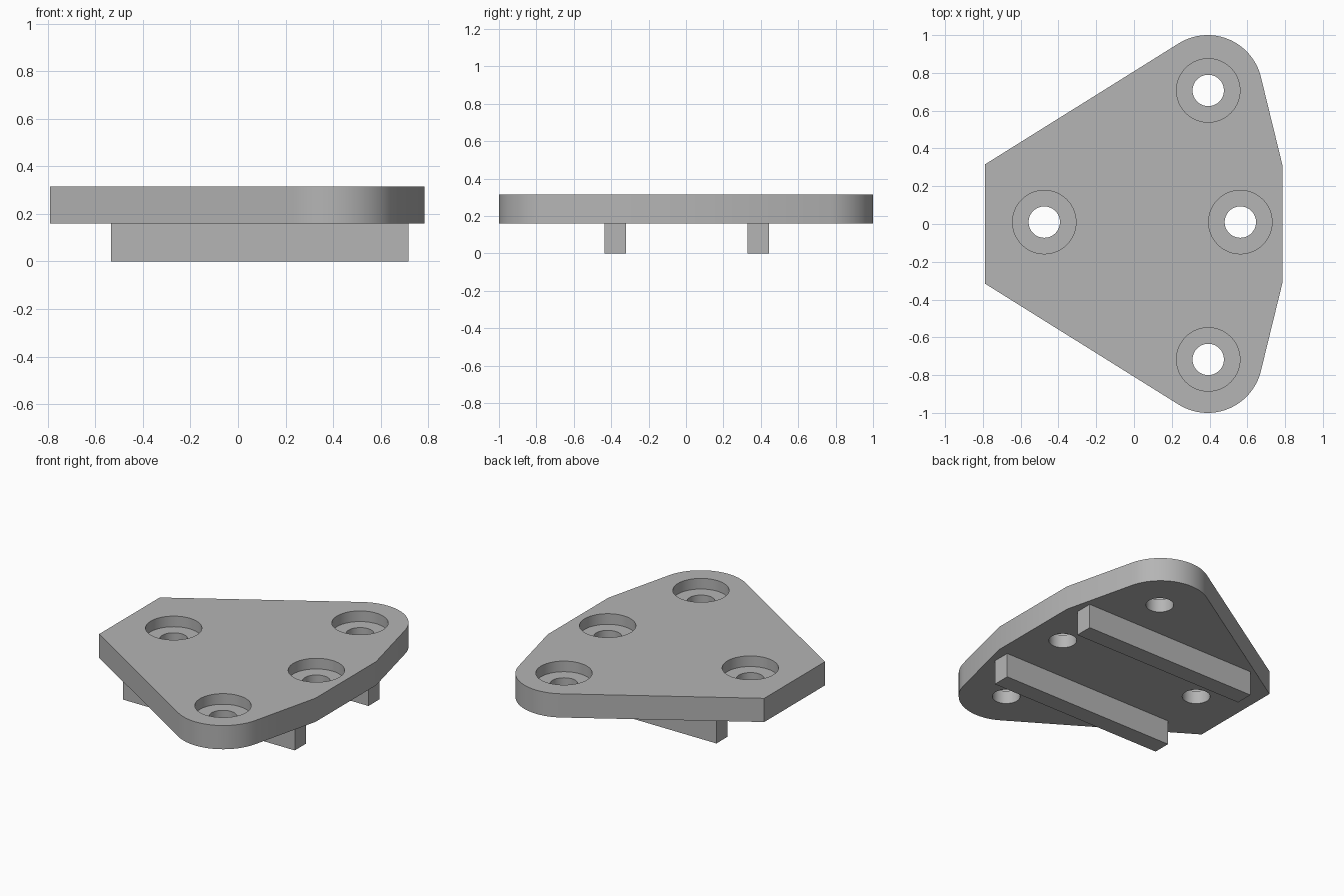
import bpy
import bmesh
from math import cos, sin, radians, pi

cube = bpy.data.objects.get("Cube")
if cube:
    bpy.data.objects.remove(cube, do_unlink=True)

grey = bpy.data.materials.new("plain grey")
grey.use_nodes = True
COLOUR = (0.46, 0.46, 0.46, 1)
grey.diffuse_color = COLOUR
grey.node_tree.nodes["Principled BSDF"].inputs["Base Color"].default_value = COLOUR

PLATE_BOTTOM, PLATE_TOP = 0.16, 0.316
SEAT = PLATE_TOP - 0.07      # floor of the counterbores


def make_object(name, bm):
    bmesh.ops.recalc_face_normals(bm, faces=bm.faces)
    mesh = bpy.data.meshes.new(name)
    bm.to_mesh(mesh)
    bm.free()
    mesh.materials.append(grey)
    obj = bpy.data.objects.new(name, mesh)
    bpy.context.collection.objects.link(obj)
    return obj


def extrude_outline(name, points, z0, z1):
    bm = bmesh.new()
    face = bm.faces.new([bm.verts.new((x, y, z0)) for x, y in points])
    top = bmesh.ops.extrude_face_region(bm, geom=[face])["geom"]
    verts = [g for g in top if isinstance(g, bmesh.types.BMVert)]
    bmesh.ops.translate(bm, verts=verts, vec=(0, 0, z1 - z0))
    return make_object(name, bm)


def stepped_cutters(name, centres, profile, segments=64):
    """Closed stepped cylinders from a (radius, height) profile."""
    bm = bmesh.new()
    for cx, cy in centres:
        rings = [[bm.verts.new((cx + r * cos(2 * pi * i / segments),
                                cy + r * sin(2 * pi * i / segments), z))
                  for i in range(segments)] for r, z in profile]
        bm.faces.new(rings[0])
        bm.faces.new(rings[-1])
        for low, high in zip(rings, rings[1:]):
            for i in range(segments):
                j = (i + 1) % segments
                bm.faces.new((low[i], low[j], high[j], high[i]))
    return make_object(name, bm)


# Plate outline: straight sides joined by a rounded lobe at each end
steps = 28
lobe = []
for i in range(steps + 1):
    a = radians(12.5 + (122 - 12.5) * i / steps)
    lobe.append((0.39 + 0.29 * cos(a), 0.71 + 0.29 * sin(a)))
half = [(0.785, 0.315)] + lobe + [(-0.79, 0.315)]
outline = half + [(x, -y) for x, y in reversed(half)]
plate = extrude_outline("mounting_plate", outline, PLATE_BOTTOM, PLATE_TOP)

# Counterbored screw holes
holes = [(0.393, 0.707), (0.393, -0.717), (-0.475, 0.01), (0.563, 0.01)]
cutter = stepped_cutters("hole_cutter", holes,
                         [(0.083, PLATE_BOTTOM - 0.1), (0.083, SEAT),
                          (0.168, SEAT), (0.168, PLATE_TOP + 0.1)])
cutter.hide_render = True
mod = plate.modifiers.new("screw holes", "BOOLEAN")
mod.operation = "DIFFERENCE"
mod.solver = "EXACT"
mod.object = cutter
bpy.ops.object.select_all(action="DESELECT")
bpy.context.view_layer.objects.active = plate
plate.select_set(True)
bpy.ops.object.modifier_apply(modifier=mod.name)
bpy.data.objects.remove(cutter, do_unlink=True)
bpy.ops.object.shade_smooth_by_angle(angle=radians(20))

# Two rails beneath the plate
for name, y0, y1 in (("front_rail", -0.435, -0.32), ("back_rail", 0.33, 0.445)):
    extrude_outline(name, [(-0.533, y0), (0.718, y0), (0.718, y1), (-0.533, y1)],
                    0, PLATE_BOTTOM)
